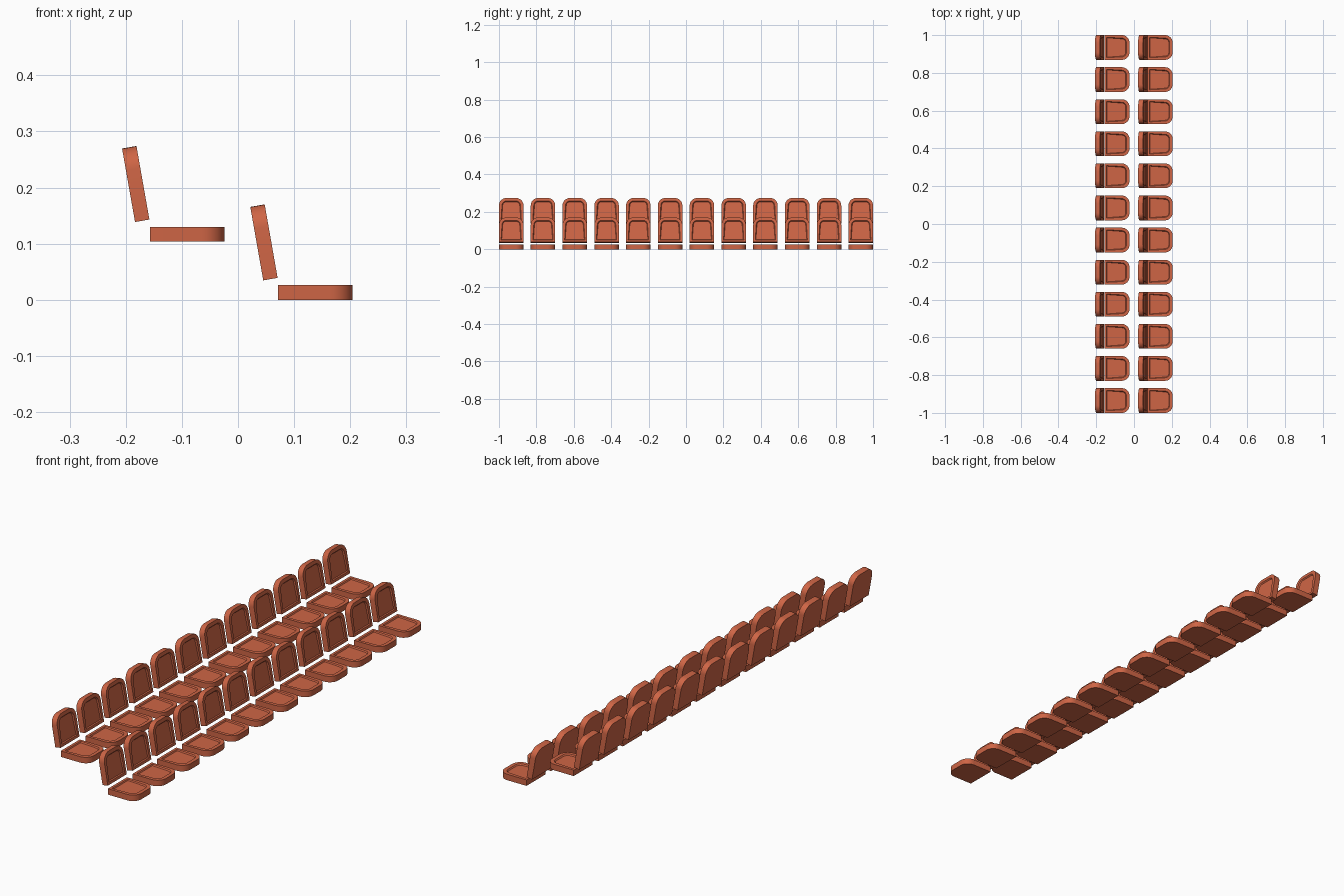
import bpy, bmesh
from math import sin, cos, pi, radians
from mathutils import Matrix

if "Cube" in bpy.data.objects:
    bpy.data.objects.remove(bpy.data.objects["Cube"])

L, W, T, R = 0.133, 0.131, 0.026, 0.04   # pad length, width, thickness, corner radius

mat = bpy.data.materials.new("orange_plastic")
mat.diffuse_color = (0.62, 0.13, 0.06, 1)
mat.use_nodes = True
mat.node_tree.nodes["Principled BSDF"].inputs["Base Color"].default_value = mat.diffuse_color


def pad_mesh(name, matrix, dish):
    """Slab along +x with two rounded far corners and a shallow dished top."""
    bm = bmesh.new()
    h = W / 2
    pts = [(0, -h)]
    pts += [(L - R + R * sin(a), -h + R - R * cos(a)) for a in [i * pi / 16 for i in range(9)]]
    pts += [(x, -y) for x, y in reversed(pts)]
    base = bm.faces.new([bm.verts.new((x, y, 0)) for x, y in pts])
    geom = bmesh.ops.extrude_face_region(bm, geom=[base])["geom"]
    bmesh.ops.translate(bm, vec=(0, 0, T), verts=[v for v in geom if isinstance(v, bmesh.types.BMVert)])
    top = [f for f in geom if isinstance(f, bmesh.types.BMFace)][0]
    bmesh.ops.recalc_face_normals(bm, faces=bm.faces)
    # recessed panel inside a rim
    bmesh.ops.inset_region(bm, faces=[top], thickness=0.016)
    bmesh.ops.inset_region(bm, faces=[top], thickness=0.004)
    bmesh.ops.translate(bm, vec=(0, 0, -dish), verts=top.verts)
    bm.transform(matrix)
    me = bpy.data.meshes.new(name)
    bm.to_mesh(me)
    bm.free()
    me.materials.append(mat)
    me.shade_smooth()
    me.set_sharp_from_angle(angle=radians(30))
    return me


seat = pad_mesh("seat", Matrix.Identity(4), 0.005)
# backrest leans 10 degrees backwards, dished side facing the sitter
backrest = pad_mesh(
    "backrest",
    Matrix.Translation((-0.0265, 0, 0.0345)) @ Matrix.Rotation(radians(-100), 4, "Y")
    @ Matrix.Scale(-1, 4, (0, 0, 1)), 0.005)
backrest.flip_normals()

# two stepped rows of twelve seats
for row, (x, z) in {"front": (0.0715, 0), "rear": (-0.157, 0.104)}.items():
    for i in range(12):
        y = (1 - W / 2) * (2 * i / 11 - 1)
        for part in (seat, backrest):
            ob = bpy.data.objects.new(f"{row}_{part.name}_{i + 1}", part)
            ob.location = (x, y, z)
            bpy.context.collection.objects.link(ob)
